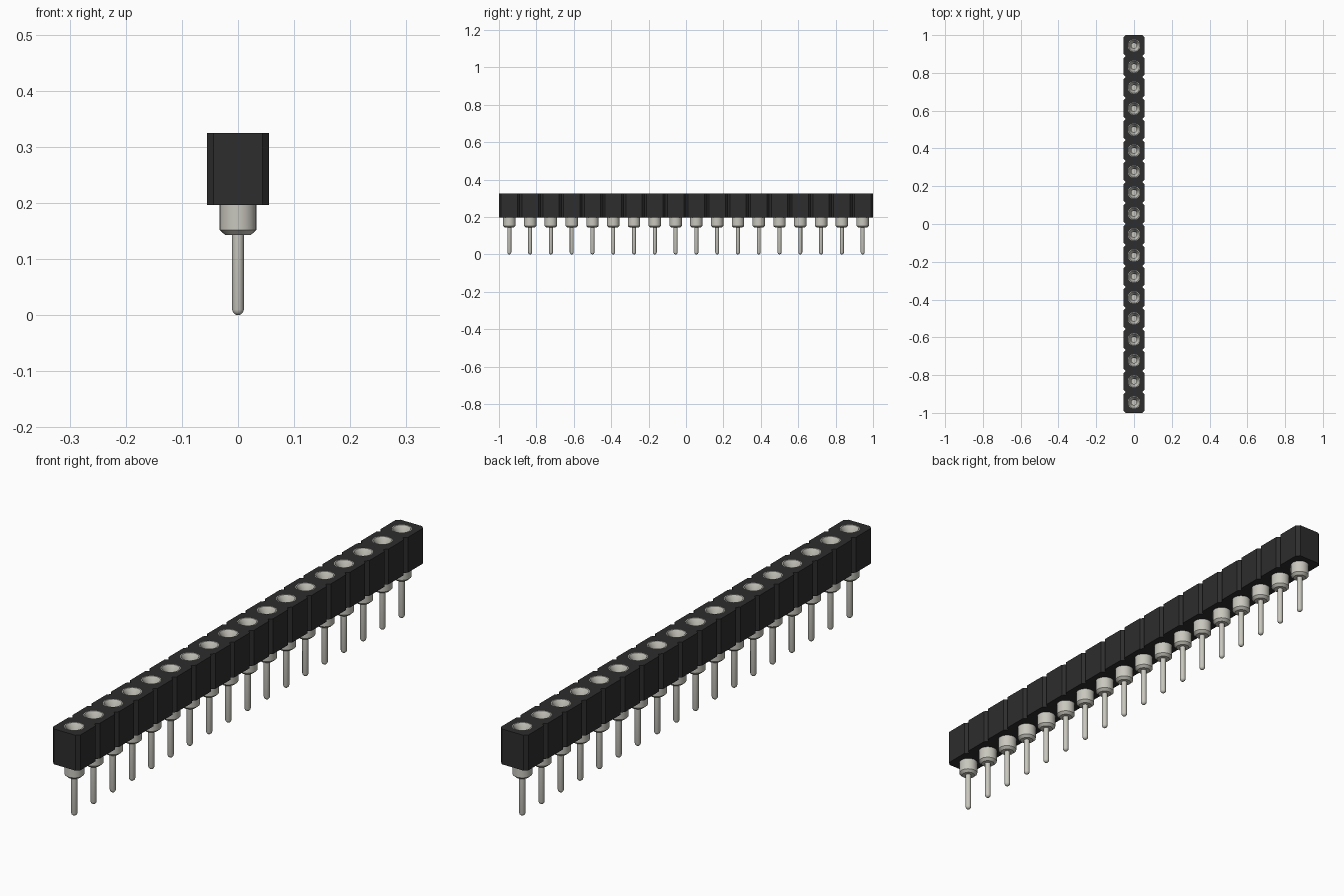
import bpy, bmesh, math
from mathutils import Vector

cube = bpy.data.objects.get("Cube")
if cube:
    bpy.data.objects.remove(cube, do_unlink=True)

COUNT = 18
PITCH = 2 / COUNT
HALF = PITCH / 2
CHAMFER = 0.012
BOTTOM, TOP = 0.196, 0.325
BARREL = 0.033


def material(name, rgb):
    mat = bpy.data.materials.new(name)
    mat.use_nodes = True
    color = (*rgb, 1)
    mat.diffuse_color = color
    mat.node_tree.nodes["Principled BSDF"].inputs["Base Color"].default_value = color
    return mat


def add_object(name, bm, mat):
    bmesh.ops.recalc_face_normals(bm, faces=bm.faces[:])
    mesh = bpy.data.meshes.new(name)
    bm.to_mesh(mesh)
    bm.free()
    mesh.materials.append(mat)
    obj = bpy.data.objects.new(name, mesh)
    bpy.context.collection.objects.link(obj)
    return obj


black = material("black plastic", (0.026, 0.026, 0.026))
silver = material("warm silver metal", (0.58, 0.57, 0.51))
centers = [-1 + HALF + i * PITCH for i in range(COUNT)]

# Housing: strip of chamfered cells with V notches between them
side = []
for y in centers:
    if not side:
        side.append((HALF - CHAMFER, y - HALF))
    side += [(HALF, y - HALF + CHAMFER), (HALF, y + HALF - CHAMFER),
             (HALF - CHAMFER, y + HALF)]
outline = side + [(-x, y) for x, y in reversed(side)]
bm = bmesh.new()
base = bm.faces.new([bm.verts.new((x, y, BOTTOM)) for x, y in outline])
top = bmesh.ops.extrude_face_region(bm, geom=[base], use_keep_orig=True)
bmesh.ops.translate(bm, vec=Vector((0, 0, TOP - BOTTOM)),
                    verts=[v for v in top["geom"] if isinstance(v, bmesh.types.BMVert)])
housing = add_object("housing", bm, black)

# Cutters for the round sockets
bm = bmesh.new()
for y in centers:
    ring = bmesh.ops.create_cone(bm, cap_ends=True, segments=24, radius1=BARREL,
                                 radius2=BARREL, depth=0.3)
    bmesh.ops.translate(bm, verts=ring["verts"], vec=Vector((0, y, TOP - 0.05)))
cutter = add_object("socket_cutter", bm, black)
cutter.hide_render = True
cutter.hide_set(True)
cutter.display_type = 'WIRE'
cut = housing.modifiers.new("sockets", 'BOOLEAN')
cut.operation = 'DIFFERENCE'
cut.solver = 'EXACT'
cut.object = cutter
bpy.context.view_layer.objects.active = housing
bpy.ops.object.modifier_apply(modifier=cut.name)
bpy.data.objects.remove(cutter, do_unlink=True)

# Contact pin: rounded tip, thin leg, stepped barrel, funnel and bore
profile = [(0, 0), (0.005, 0.001), (0.009, 0.005), (0.0105, 0.01),
           (0.0105, 0.143), (0.023, 0.143), (BARREL, 0.152), (BARREL, TOP),
           (0.030, TOP), (0.014, 0.295), (0.014, 0.25), (0, 0.25)]
bm = bmesh.new()
verts = [bm.verts.new((r, 0, z)) for r, z in profile]
edges = [bm.edges.new(pair) for pair in zip(verts, verts[1:])]
bmesh.ops.spin(bm, geom=verts + edges, cent=(0, 0, 0), axis=(0, 0, 1),
               angle=math.tau, steps=24, use_merge=True)
bmesh.ops.remove_doubles(bm, verts=bm.verts[:], dist=0.0001)
pin = add_object("contact_pin", bm, silver)
bpy.ops.object.select_all(action='DESELECT')
pin.select_set(True)
bpy.context.view_layer.objects.active = pin
bpy.ops.object.shade_smooth_by_angle(angle=math.radians(35))

# Repeat the pin along the strip
pin.location.y = centers[0]
for y in centers[1:]:
    copy = pin.copy()
    copy.location.y = y
    bpy.context.collection.objects.link(copy)
